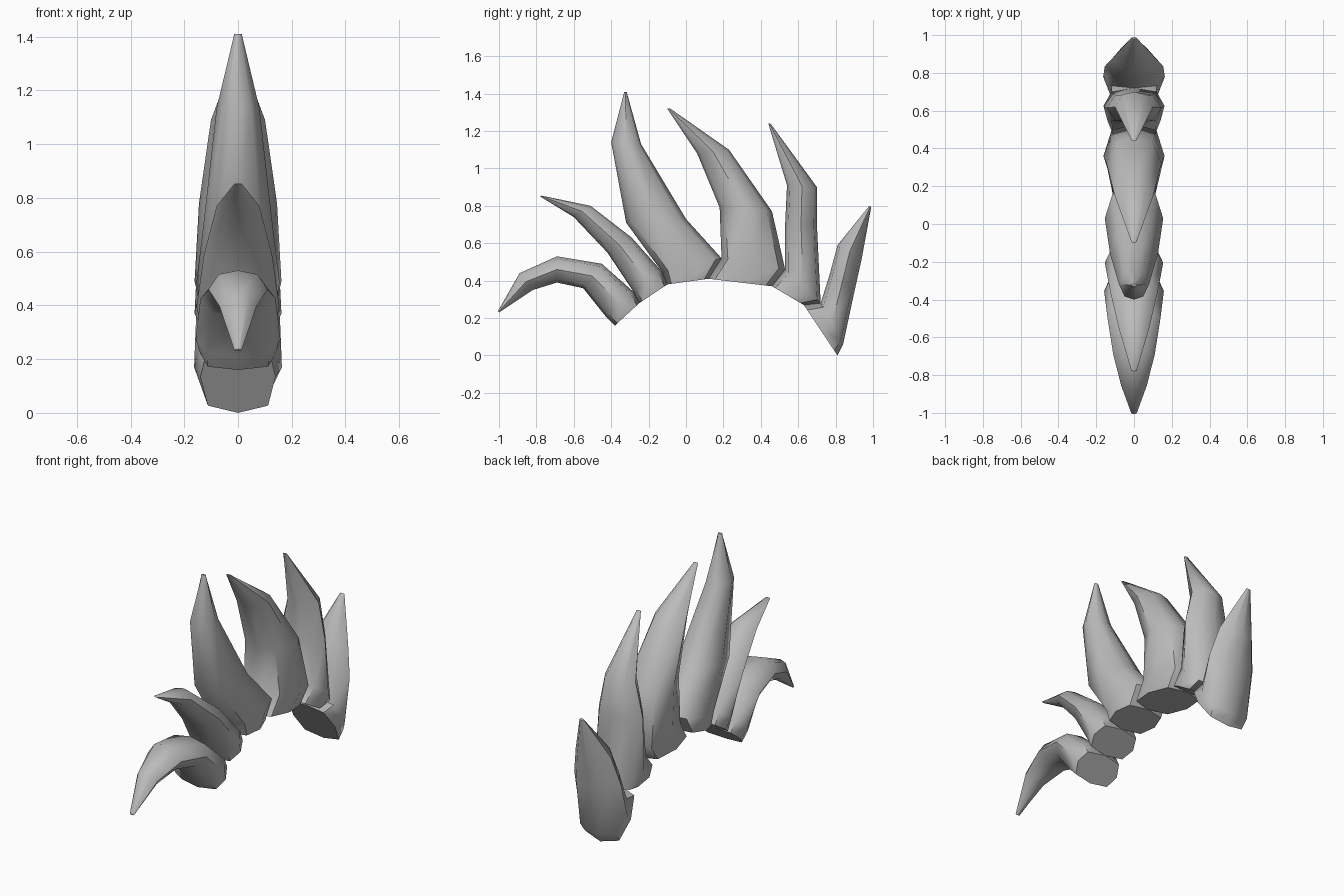
import bpy
import bmesh
from mathutils import Vector

cube = bpy.data.objects.get("Cube")
if cube:
    bpy.data.objects.remove(cube, do_unlink=True)

# One plain grey for the whole crest
GREY = (0.5, 0.5, 0.5, 1)
grey = bpy.data.materials.new("matte grey")
grey.use_nodes = True
grey.diffuse_color = GREY
shader = next(node for node in grey.node_tree.nodes if node.type == "BSDF_PRINCIPLED")
shader.inputs["Base Color"].default_value = GREY

# Side profile of the scalp arch, and the notches just above it;
# neighbouring spikes share these points
SCALP = [(-.38, .16), (-.25, .28), (-.1, .38), (.12, .41), (.46, .37), (.63, .27), (.81, 0)]
NOTCHES = [(-.43, .21), (-.28, .34), (-.13, .45), (.19, .52), (.53, .46), (.72, .28), (.84, .06)]
ROOT_WIDTH = .14
FULL_WIDTH = .15
TIP_WIDTH = .014


def make_section(bm, front, back, half_width, corner):
    """Eight-sided section between a front and a back point on the centre plane."""
    front, back = Vector(front), Vector(back)
    one_side = [(.1, corner), (.5, 1), (.9, corner)]
    other_side = [(along, -side) for along, side in reversed(one_side)]
    ring = []
    for along, side in [(0, 0)] + one_side + [(1, 0)] + other_side:
        y, z = front.lerp(back, along)
        ring.append(bm.verts.new((side * half_width, y, z)))
    return ring


def bridge(bm, low, high):
    """Join two neighbouring sections with a band of quads."""
    for i in range(len(low)):
        bm.faces.new((low[i - 1], low[i], high[i], high[i - 1]))


def make_spike(name, slot, front, back, tip, fullness):
    """Loft a spike from its slot on the scalp through its bends to the tip."""
    # The tip repeats the last section at a small scale
    blunt = (Vector(back[-1]) - Vector(front[-1])) * .08
    front_edge = [SCALP[slot], NOTCHES[slot], *front, tip]
    back_edge = [SCALP[slot + 1], NOTCHES[slot + 1], *back, Vector(tip) + blunt]

    bm = bmesh.new()
    rings = []
    last = len(front_edge) - 1
    for i, (near, far) in enumerate(zip(front_edge, back_edge)):
        rise = i / last
        # Fuller spikes hold their width longer and then taper late
        width = TIP_WIDTH + FULL_WIDTH * (1 - rise ** fullness) if i else ROOT_WIDTH
        rings.append(make_section(bm, near, far, width, corner=.8 - rise / 4))
    for low, high in zip(rings, rings[1:]):
        bridge(bm, low, high)
    bm.faces.new(rings[0])
    bm.faces.new(rings[-1])
    bmesh.ops.recalc_face_normals(bm, faces=bm.faces)

    mesh = bpy.data.meshes.new(name)
    bm.to_mesh(mesh)
    bm.free()
    mesh.materials.append(grey)
    spike = bpy.data.objects.new(name, mesh)
    bpy.context.collection.objects.link(spike)
    return spike


# Spikes in order from the forehead to the nape
spikes = [
    make_spike("front_curl", slot=0, fullness=2, tip=(-1, .23),
               front=[(-.55, .36), (-.69, .39), (-.82, .35)],
               back=[(-.45, .49), (-.69, .53), (-.89, .44)]),
    make_spike("second_spike", slot=1, fullness=2, tip=(-.78, .85),
               front=[(-.42, .55), (-.6, .74)],
               back=[(-.29, .63), (-.51, .8)]),
    make_spike("tall_spike", slot=2, fullness=2, tip=(-.33, 1.41),
               front=[(-.32, .71), (-.4, 1.14)],
               back=[(0, .73), (-.24, 1.13)]),
    make_spike("middle_spike", slot=3, fullness=3, tip=(-.1, 1.32),
               front=[(.18, .79), (.06, 1.08)],
               back=[(.46, .77), (.23, 1.1)]),
    make_spike("fifth_spike", slot=4, fullness=3, tip=(.44, 1.24),
               front=[(.53, .7), (.54, .91)],
               back=[(.7, .7), (.7, .9)]),
    make_spike("rear_spike", slot=5, fullness=4, tip=(.98, .8),
               front=[(.77, .44), (.81, .59)],
               back=[(.9, .34), (.94, .52)]),
]

# Soft shading with crisp creases
bpy.ops.object.select_all(action="DESELECT")
for spike in spikes:
    spike.select_set(True)
bpy.context.view_layer.objects.active = spikes[0]
bpy.ops.object.shade_smooth_by_angle(angle=.9)
